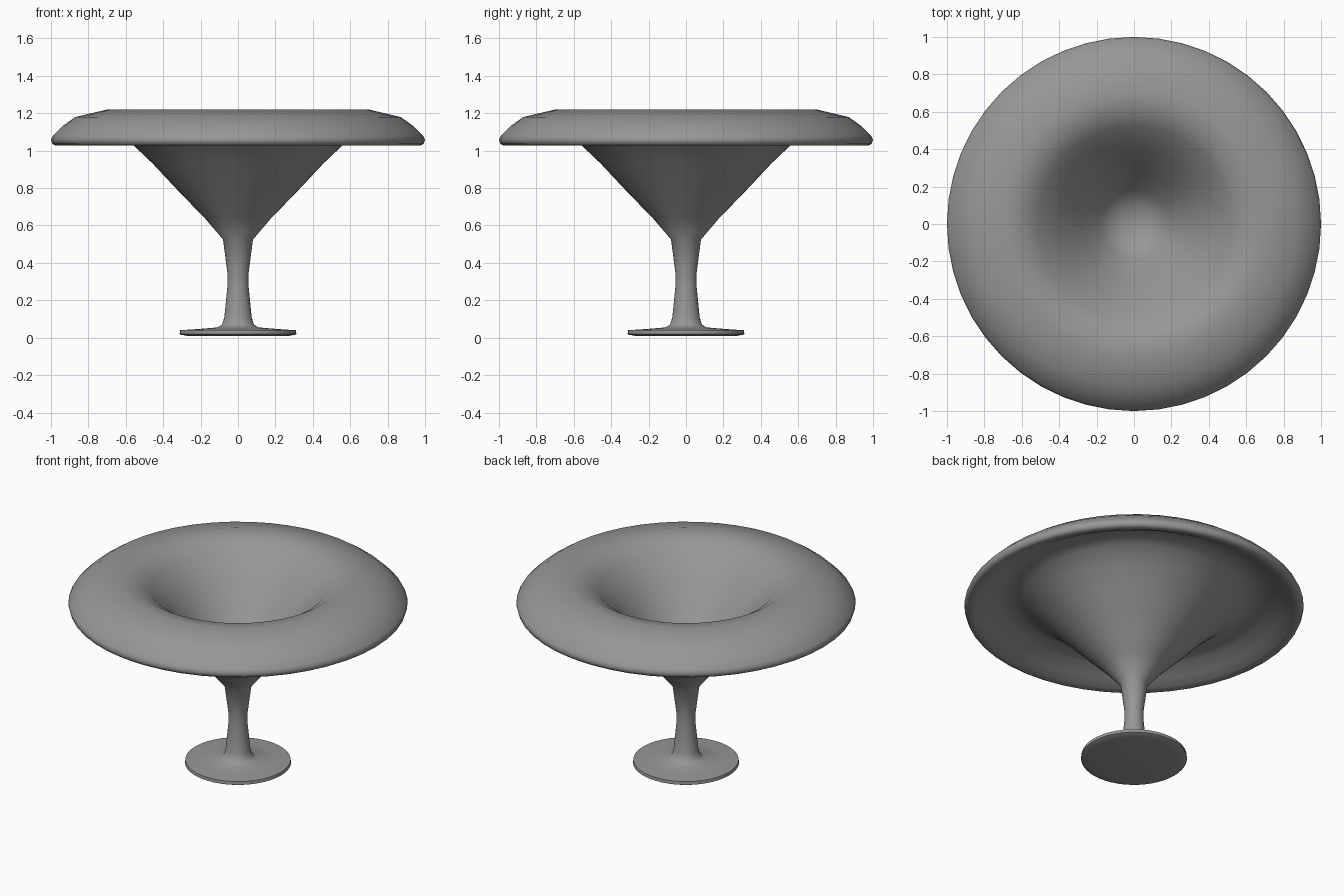
import bpy, bmesh
from math import radians, tau

if "Cube" in bpy.data.objects:
    bpy.data.objects.remove(bpy.data.objects["Cube"])

SEGMENTS = 48

# One continuous outline (radius, height), listed from the foot up and over the rim
foot = [(0, 0.008), (0.26, 0.008), (0.305, 0.016), (0.312, 0.02), (0.31, 0.04), (0.22, 0.046)]
stem = [(0.11, 0.055), (0.085, 0.07), (0.073, 0.11), (0.057, 0.27), (0.056, 0.34), (0.08, 0.525)]
funnel_outside = [(0.178, 0.64), (0.31, 0.775), (0.455, 0.93), (0.56, 1.03), (0.65, 1.10)]
rim = [(0.72, 1.125), (0.80, 1.11), (0.88, 1.065), (0.94, 1.035), (0.975, 1.027),
       (0.993, 1.037), (1.0, 1.06), (0.99, 1.08), (0.94, 1.13), (0.87, 1.18), (0.70, 1.22)]
funnel_inside = [(0.60, 1.205), (0.52, 1.155), (0.40, 1.03), (0.28, 0.87), (0.18, 0.735),
                 (0.11, 0.67), (0, 0.65)]


def lathe(name, profile, shade):
    bm = bmesh.new()
    verts = [bm.verts.new((r, 0, z)) for r, z in profile]
    edges = [bm.edges.new(pair) for pair in zip(verts, verts[1:])]
    bmesh.ops.spin(bm, geom=verts + edges, cent=(0, 0, 0), axis=(0, 0, 1),
                   angle=tau, steps=SEGMENTS, use_merge=True)
    bmesh.ops.remove_doubles(bm, verts=bm.verts, dist=0.0005)
    bmesh.ops.recalc_face_normals(bm, faces=bm.faces)
    mesh = bpy.data.meshes.new(name)
    bm.to_mesh(mesh)
    bm.free()
    obj = bpy.data.objects.new(name, mesh)
    bpy.context.collection.objects.link(obj)
    bpy.context.view_layer.objects.active = obj
    obj.select_set(True)
    bpy.ops.object.shade_smooth_by_angle(angle=radians(60))
    material = bpy.data.materials.new("dark_grey")
    material.diffuse_color = (shade, shade, shade, 1)
    material.use_nodes = True
    material.node_tree.nodes["Principled BSDF"].inputs["Base Color"].default_value = material.diffuse_color
    mesh.materials.append(material)
    return obj


# Funnel-shaped pedestal bowl with a drooping rim
lathe("pedestal_bowl", foot + stem + funnel_outside + rim + funnel_inside, 0.31)
